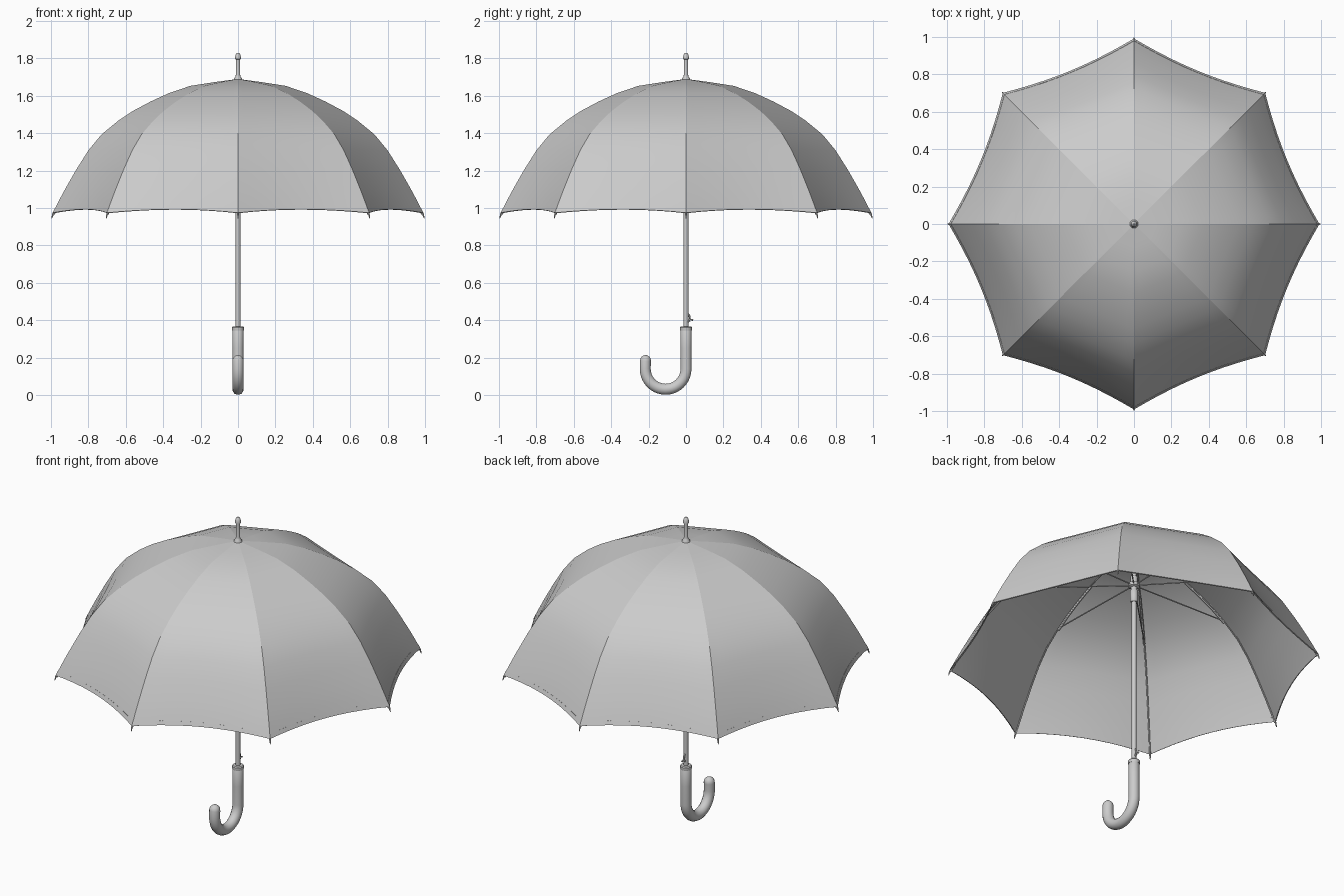
import bpy, bmesh
from math import sin, cos, pi, radians
from mathutils import Vector

if "Cube" in bpy.data.objects:
    bpy.data.objects.remove(bpy.data.objects["Cube"], do_unlink=True)

grey = bpy.data.materials.new("plain_grey")
grey.use_nodes = True
grey.diffuse_color = (0.6, 0.6, 0.6, 1)
grey.node_tree.nodes["Principled BSDF"].inputs["Base Color"].default_value = (0.6, 0.6, 0.6, 1)

PANELS = 8
STEPS = 10
# Rib line of the canopy: radius, height
RIB = [(0.0, 1.69), (0.12, 1.674), (0.255, 1.653), (0.37, 1.614), (0.47, 1.568), (0.56, 1.52),
       (0.64, 1.467), (0.73, 1.393), (0.80, 1.308), (0.865, 1.205), (0.925, 1.10),
       (0.96, 1.035), (0.99, 0.975)]


def activate(ob):
    bpy.ops.object.select_all(action='DESELECT')
    ob.select_set(True)
    bpy.context.view_layer.objects.active = ob


def mesh_object(name, bm):
    bmesh.ops.recalc_face_normals(bm, faces=bm.faces)
    me = bpy.data.meshes.new(name)
    bm.to_mesh(me)
    bm.free()
    ob = bpy.data.objects.new(name, me)
    bpy.context.collection.objects.link(ob)
    me.materials.append(grey)
    return ob


def tube(name, points, radius, scales=None, sides=4):
    """Round rod along a list of points, with optional taper."""
    cu = bpy.data.curves.new(name, 'CURVE')
    cu.dimensions = '3D'
    cu.bevel_depth = radius
    cu.bevel_resolution = sides
    cu.use_fill_caps = True
    sp = cu.splines.new('POLY')
    sp.points.add(len(points) - 1)
    for i, (pt, co) in enumerate(zip(sp.points, points)):
        pt.co = (*co, 1)
        pt.radius = scales[i] if scales else 1
    ob = bpy.data.objects.new(name, cu)
    bpy.context.collection.objects.link(ob)
    activate(ob)
    bpy.ops.object.convert(target='MESH')
    ob = bpy.context.object
    ob.data.materials.clear()
    ob.data.materials.append(grey)
    bpy.ops.object.shade_smooth_by_angle(angle=radians(40))
    return ob


def lathe(name, profile, sides=24):
    """Turned part around the z axis from (radius, height) pairs."""
    bm = bmesh.new()
    rings = [[bm.verts.new((r * cos(2 * pi * k / sides), r * sin(2 * pi * k / sides), z))
              for k in range(sides)] for r, z in profile]
    for a, b in zip(rings, rings[1:]):
        for k in range(sides):
            n = (k + 1) % sides
            bm.faces.new((a[k], a[n], b[n], b[k]))
    bm.faces.new(rings[0])
    bm.faces.new(rings[-1])
    ob = mesh_object(name, bm)
    activate(ob)
    bpy.ops.object.shade_smooth_by_angle(angle=radians(40))
    return ob


def polar(r, z, a):
    return Vector((r * cos(a), r * sin(a), z))


def panel_point(r, z, k):
    """Point on the canopy: taut between ribs, scalloped in and up at the hem."""
    step, t = divmod(k, STEPS)
    t /= STEPS
    turn = 2 * pi / PANELS
    p = polar(r, z, step * turn).lerp(polar(r, z, (step + 1) * turn), t)
    bow = 4 * t * (1 - t)
    p.x *= 1 - 0.033 * bow * r ** 4
    p.y *= 1 - 0.033 * bow * r ** 4
    p.z += 0.02 * bow * r ** 6
    return p


def cloth(name, profile, thickness, offset):
    """Eight-panel sheet with crisp seams along the ribs."""
    bm = bmesh.new()
    count = PANELS * STEPS
    rings = [[bm.verts.new(panel_point(r, z, k)) for k in range(count)] for r, z in profile]
    for a, b in zip(rings, rings[1:]):
        for k in range(count):
            n = (k + 1) % count
            bm.faces.new((a[k], b[k], b[n], a[n]))
            if k % STEPS == 0:
                bm.edges.get((a[k], b[k])).smooth = False
    bmesh.ops.remove_doubles(bm, verts=bm.verts, dist=0.0001)
    ob = mesh_object(name, bm)
    mod = ob.modifiers.new("thickness", 'SOLIDIFY')
    mod.thickness = thickness
    mod.offset = offset
    activate(ob)
    bpy.ops.object.convert(target='MESH')
    bpy.ops.object.shade_smooth_by_angle(angle=radians(45))


# Canopy and its folded hem
cloth("canopy", RIB, 0.003, -1)
cloth("canopy_hem", [(0.979, 0.997), (0.9905, 0.974)], 0.006, -0.6)

# Shaft, ferrule and collars
lathe("shaft", [(0.013, 0.34), (0.013, 1.70)])
lathe("ferrule", [(0.024, 1.675), (0.022, 1.692), (0.014, 1.702), (0.012, 1.71), (0.012, 1.795),
                  (0.016, 1.797), (0.016, 1.806), (0.011, 1.824), (0.004, 1.83)])
lathe("top_notch", [(0.02, 1.60), (0.028, 1.605), (0.028, 1.64), (0.02, 1.66)])
lathe("runner", [(0.017, 1.345), (0.021, 1.35), (0.021, 1.415), (0.017, 1.42), (0.017, 1.435),
                 (0.03, 1.44), (0.03, 1.46), (0.02, 1.465), (0.02, 1.50)])

# Ribs, stretchers and tips, repeated around the shaft
for i in range(PANELS):
    a = 2 * pi * i / PANELS
    line = [polar(max(r - 0.006, 0.02), z - 0.01, a) for r, z in RIB]
    tube(f"rib_{i + 1}", line, 0.004, sides=1)
    tube(f"rib_channel_{i + 1}",
         [polar(r - 0.012, z - 0.018, a) for r, z in RIB if 0.36 < r < 0.65], 0.006, sides=1)
    tube(f"stretcher_{i + 1}", [polar(0.028, 1.45, a), polar(0.615, 1.462, a)], 0.0035, sides=1)
    tube(f"rib_tip_{i + 1}",
         [polar(0.978, 0.985, a), polar(0.989, 0.968, a), polar(0.996, 0.945, a)],
         0.005, [1, 1, 0.4], sides=2)

# Release catch above the handle
tube("release_catch", [(0, 0.008, 0.435), (0, 0.018, 0.425), (0, 0.022, 0.405), (0, 0.038, 0.40)],
     0.005, sides=2)
tube("catch_base", [(0, 0.008, 0.39), (0, 0.02, 0.40)], 0.006, sides=2)

# Crook handle with rounded ends
hook = [(0, 0, 0.366), (0, 0, 0.36), (0, 0, 0.25), (0, 0, 0.14)]
hook += [(0, -0.109 + 0.109 * cos(t), 0.14 - 0.109 * sin(t))
         for t in (pi * k / 20 for k in range(1, 21))]
scales = [0.85, 1] + [1] * (len(hook) - 2)
for k in range(6):
    t = pi / 2 * k / 5
    hook.append((0, -0.217 + 0.006 * sin(t), 0.182 + 0.031 * sin(t)))
    scales.append(max(cos(t), 0.05))
tube("handle", hook, 0.03, scales, sides=5)
lathe("handle_collar", [(0.031, 0.345), (0.032, 0.35), (0.032, 0.362), (0.027, 0.367)])
